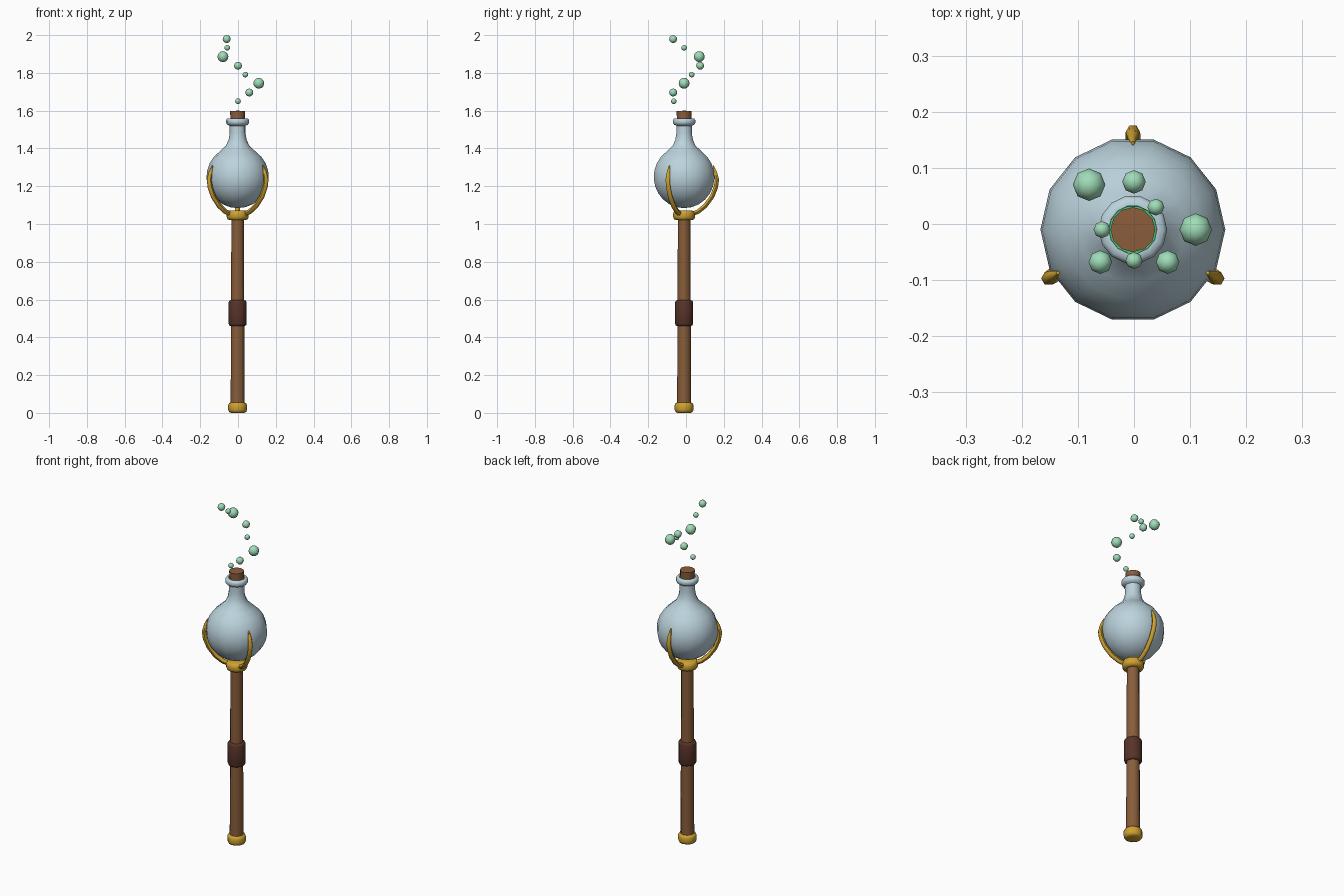
import bpy, bmesh, math
from mathutils import Vector, Matrix

if "Cube" in bpy.data.objects:
    bpy.data.objects.remove(bpy.data.objects["Cube"])

AXIS = Vector((-0.002, -0.01, 0))   # centre line of staff and flask


def material(name, rgb):
    m = bpy.data.materials.new(name)
    m.use_nodes = True
    m.diffuse_color = (*rgb, 1)
    m.node_tree.nodes["Principled BSDF"].inputs["Base Color"].default_value = (*rgb, 1)
    return m


wood = material("wood", (0.25, 0.11, 0.042))
cork_brown = material("cork brown", (0.26, 0.11, 0.045))
leather = material("dark leather", (0.095, 0.033, 0.022))
gold = material("gold", (0.62, 0.36, 0.03))
glass = material("pale blue glass", (0.50, 0.65, 0.72))
green = material("liquid green", (0.05, 0.60, 0.18))
foam = material("bubble green", (0.35, 0.72, 0.48))


def add_mesh(name, mesh, mat, angle=45):
    mesh.materials.clear()
    mesh.materials.append(mat)
    mesh.shade_smooth()
    mesh.set_sharp_from_angle(angle=math.radians(angle))
    ob = bpy.data.objects.new(name, mesh)
    bpy.context.collection.objects.link(ob)
    return ob


def lathe(name, profile, sides, mat, angle=45):
    """Spin (radius, height) points around the centre line."""
    bm = bmesh.new()
    verts = [bm.verts.new(AXIS + Vector((r, 0, z))) for r, z in profile]
    edges = [bm.edges.new(pair) for pair in zip(verts, verts[1:])]
    bmesh.ops.spin(bm, geom=verts + edges, cent=AXIS, axis=(0, 0, 1),
                   angle=math.tau, steps=sides, use_merge=False)
    bmesh.ops.remove_doubles(bm, verts=bm.verts, dist=1e-4)
    bmesh.ops.recalc_face_normals(bm, faces=bm.faces)
    mesh = bpy.data.meshes.new(name)
    bm.to_mesh(mesh)
    bm.free()
    return add_mesh(name, mesh, mat, angle)


def band(radius, low, high, bevel):
    """Closed profile of a cylinder with rounded rims."""
    c = bevel * 0.3
    return [(0, low), (radius - bevel, low), (radius - c, low + c), (radius, low + bevel),
            (radius, high - bevel), (radius - c, high - c), (radius - bevel, high), (0, high)]


# Staff with grip and gold fittings
lathe("staff", [(0, 0.02), (0.037, 0.02), (0.033, 1.04), (0, 1.04)], 12, wood)
lathe("grip", band(0.048, 0.46, 0.597, 0.012), 12, leather)
lathe("foot_cap", band(0.05, 0, 0.056, 0.016), 12, gold, 60)
lathe("collar", band(0.058, 1.02, 1.072, 0.017), 12, gold, 60)

# Flask: round bulb flowing into neck and lip
BULB_R, BULB_Z = 0.165, 1.249
bulb = []
for i in range(11):
    a = math.radians(-90 + i * 14.5)
    bulb.append((BULB_R * math.cos(a) if i else 0, BULB_Z + BULB_R * math.sin(a)))
neck = [(0.062, 1.415), (0.048, 1.445), (0.042, 1.48), (0.042, 1.52), (0.055, 1.526),
        (0.061, 1.536), (0.061, 1.549), (0.055, 1.559), (0.043, 1.559), (0.04, 1.53)]
lathe("flask", bulb + neck, 14, glass, 60)
lathe("liquid_surface", [(0, 1.555), (0.0425, 1.555)], 14, green)
lathe("cork", [(0, 1.53), (0.037, 1.53), (0.04, 1.598), (0, 1.6)], 12, cork_brown)

# Three claws holding the flask
CLAW = [(0.035, 1.05, 1), (0.075, 1.066, 1), (0.112, 1.096, 1), (0.148, 1.145, 1),
        (0.168, 1.195, 1), (0.174, 1.235, 0.95), (0.165, 1.275, 0.75), (0.154, 1.31, 0.25)]


def claw(name, degrees):
    curve = bpy.data.curves.new(name, "CURVE")
    curve.dimensions = "3D"
    curve.bevel_depth = 0.0135
    curve.bevel_resolution = 1
    curve.use_fill_caps = True
    spline = curve.splines.new("POLY")
    spline.points.add(len(CLAW) - 1)
    turn = Matrix.Rotation(math.radians(degrees), 3, "Z")
    for point, (r, z, size) in zip(spline.points, CLAW):
        point.co = (*(AXIS + turn @ Vector((r, 0, z))), 1)
        point.radius = size
    temp = bpy.data.objects.new(name + "_path", curve)
    mesh = bpy.data.meshes.new_from_object(temp)
    bpy.data.objects.remove(temp)
    add_mesh(name, mesh, gold, 60)


for label, degrees in (("back", 90), ("front_right", 210), ("front_left", 330)):
    claw("claw_" + label, degrees)

# Rising bubbles: x, y, z, radius
SMALL, MEDIUM, LARGE = 0.015, 0.021, 0.029
BUBBLES = [(0, -0.065, 1.65, SMALL), (0.06, -0.068, 1.696, MEDIUM),
           (0.11, -0.01, 1.745, LARGE), (0.039, 0.03, 1.791, SMALL),
           (0, 0.075, 1.838, MEDIUM), (-0.08, 0.07, 1.886, LARGE),
           (-0.057, -0.01, 1.933, SMALL), (-0.06, -0.068, 1.979, MEDIUM)]
for i, (x, y, z, r) in enumerate(BUBBLES, 1):
    bm = bmesh.new()
    bmesh.ops.create_uvsphere(bm, u_segments=8, v_segments=6, radius=r,
                              matrix=Matrix.Translation((x, y, z)))
    mesh = bpy.data.meshes.new(f"bubble_{i}")
    bm.to_mesh(mesh)
    bm.free()
    add_mesh(f"bubble_{i}", mesh, foam, 60)
